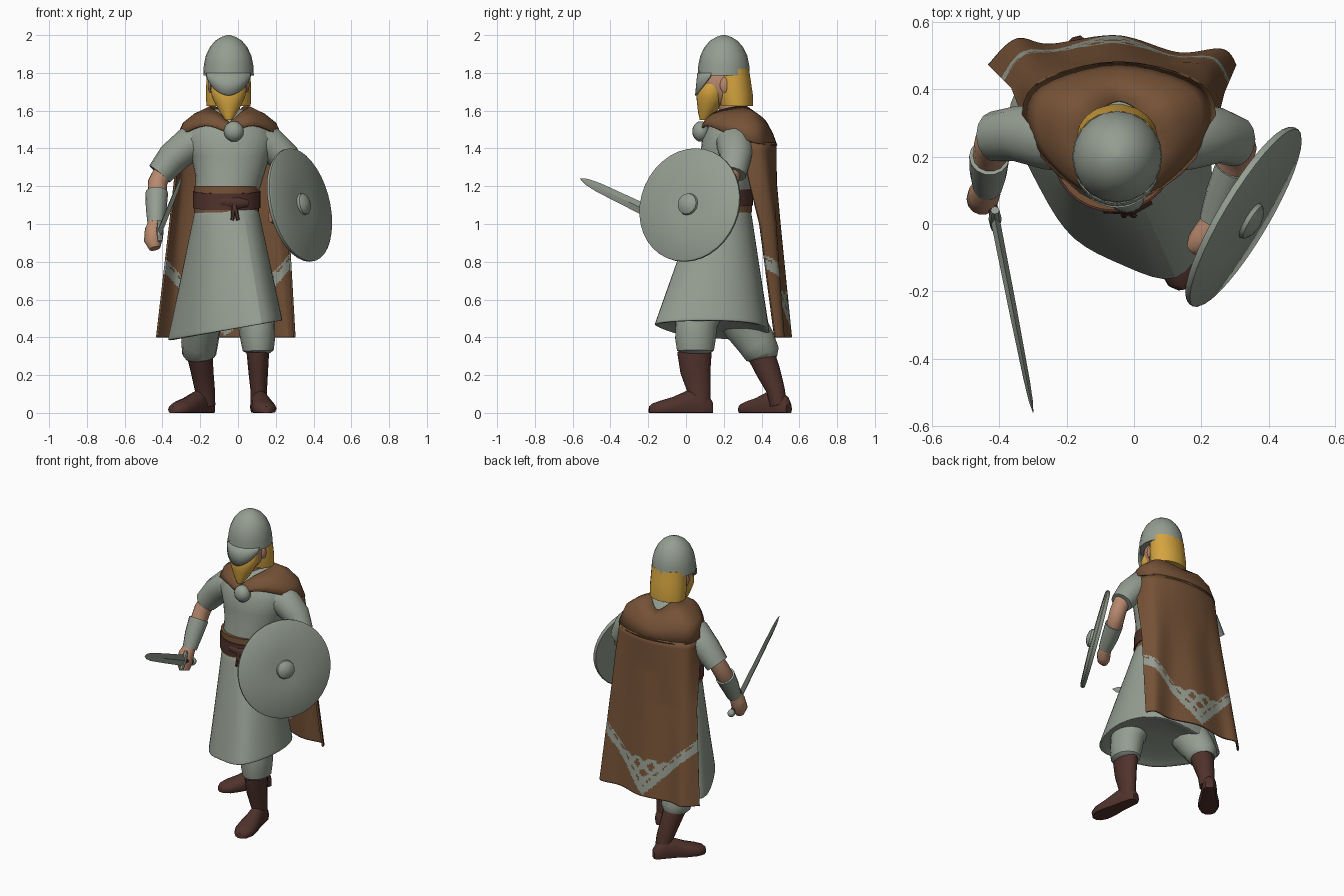
import bpy, bmesh, math
from mathutils import Vector as V

def mat(name, rgb):
    m = bpy.data.materials.new(name)
    m.diffuse_color = (*rgb, 1)
    return m

CLOTH = mat("grey_green", (0.30, 0.34, 0.285))
BROWN = mat("cape_brown", (0.18, 0.085, 0.038))
DARK = mat("dark_leather", (0.080, 0.032, 0.025))
GOLD = mat("golden_hair", (0.66, 0.37, 0.05))
SKIN = mat("skin", (0.48, 0.25, 0.155))

def grid(name, rows, m, closed=True, cap=True, solid=0, pick=None, m2=None):
    """Skin rows of points into one surface."""
    bm = bmesh.new()
    vs = [[bm.verts.new(p) for p in r] for r in rows]
    n = len(rows[0])
    for a, b in zip(vs, vs[1:]):
        for i in range(n if closed else n - 1):
            j = (i + 1) % n
            f = bm.faces.new((a[i], a[j], b[j], b[i]))
            if pick and pick(f.calc_center_median()):
                f.material_index = 1
    if closed and cap:
        bm.faces.new(vs[0][::-1])
        bm.faces.new(vs[-1])
    bmesh.ops.recalc_face_normals(bm, faces=bm.faces)
    me = bpy.data.meshes.new(name)
    bm.to_mesh(me)
    bm.free()
    me.materials.append(m)
    if m2:
        me.materials.append(m2)
    ob = bpy.data.objects.new(name, me)
    bpy.context.collection.objects.link(ob)
    if solid:
        s = ob.modifiers.new("thickness", "SOLIDIFY")
        s.thickness, s.offset = solid, 0
    return ob

def tube(name, pts, m, n=14, flat=False):
    """pts: (x, y, z, side radius, other radius); rings follow the path or stay level."""
    ps = [V(p[:3]) for p in pts]
    d = (ps[-1] - ps[0]).normalized()
    ref = V((1, 0, 0)) if abs(d.z) > 0.5 else d.cross(V((0, 0, 1)))
    rows = []
    for i, p in enumerate(pts):
        t = V((0, 0, 1)) if flat else (ps[min(i + 1, len(ps) - 1)] - ps[max(i - 1, 0)]).normalized()
        up = t.cross(ref).normalized()
        side = up.cross(t)
        rows.append([ps[i] + side * p[3] * math.cos(a) + up * p[4] * math.sin(a)
                     for a in (2 * math.pi * k / n for k in range(n))])
    return grid(name, rows, m)

def ball(name, c, r, m, seg=16):
    rows = []
    for i in range(1, 10):
        a = math.pi * i / 10
        rr, z = math.sin(a), -math.cos(a)
        if i in (1, 9):
            z *= 1.04
        rows.append([V((c[0] + r[0] * rr * math.cos(b), c[1] + r[1] * rr * math.sin(b), c[2] + r[2] * z))
                     for b in (2 * math.pi * k / seg for k in range(seg))])
    return grid(name, rows, m)

def curve(pts, n):
    """Smooth curve through points, resampled to n+1."""
    out = []
    for k in range(n + 1):
        t = k / n * (len(pts) - 1)
        i = min(int(t), len(pts) - 2)
        f = t - i
        p0, p1, p2, p3 = (V(pts[min(max(i + j, 0), len(pts) - 1)]) for j in (-1, 0, 1, 2))
        out.append(0.5 * (2 * p1 + (p2 - p0) * f + (2 * p0 - 5 * p1 + 4 * p2 - p3) * f * f
                          + (3 * p1 - p0 - 3 * p2 + p3) * f ** 3))
    return out

# Tunic: upper body
tube("tunic_body", [(-.06, .195, 1.08, .168, .148), (-.06, .195, 1.15, .165, .146), (-.045, .22, 1.25, .18, .15),
                    (-.04, .235, 1.36, .208, .16), (-.045, .245, 1.45, .235, .16), (-.045, .255, 1.52, .205, .135),
                    (-.047, .26, 1.57, .125, .1), (-.05, .255, 1.61, .07, .07)], CLOTH, 28, True)

# Tunic skirt: waist oval blended into the swung hem
hem = [(-.03, -.125), (.14, -.205), (.225, -.04), (.245, .13), (.21, .30), (.1, .42), (-.08, .445),
       (-.24, .445), (-.36, .41), (-.39, .315), (-.275, .09), (-.19, -.06)]
rows = []
for t, s in [(0, 1), (.12, 1), (.3, 1), (.55, 1), (.8, 1), (.98, 1), (1, 1), (1, .9), (.97, .7)]:
    row = []
    for k, h in enumerate(hem):
        a = math.radians(-90 + 30 * k)
        w = V((-.06 + .167 * math.cos(a), .195 + .148 * math.sin(a), 1.12))
        e = V((-.07 + (h[0] + .07) * s, .15 + (h[1] - .15) * s, .447 + .17 * h[0]))
        row.append(w.lerp(e, t) if s == 1 else V((e.x, e.y, w.lerp(e, t).z)))
    rows.append(row)
skirt = grid("tunic_skirt", rows, CLOTH)
skirt.modifiers.new("smooth", "SUBSURF").levels = 2

# Belt (dipping at the front), sash and knot tails
for nm, z0, z1, r, m in [("sash", 1.06, 1.2, .172, BROWN), ("belt", 1.09, 1.178, .178, DARK)]:
    band = tube(nm, [(-.06, .195, z0, r, r - .018), (-.06, .195, z1, r, r - .018)], m, 28, True)
for v in band.data.vertices:
    v.co.z += (v.co.y - .25) * .08
tube("belt_knot", [(-.09, .045, 1.12, .014, .025), (.0, .043, 1.11, .014, .03), (.05, .07, 1.11, .012, .02)], DARK, 8)
for x in (-.03, .0):
    tube("belt_tail", [(-.02, .04, 1.11, .014, .01), (x, .025, 1.02, .009, .008)], DARK, 6)

# Arms: sleeve, skin, bracer, hand
arms = {
    "right": ([(-.14, .255, 1.45, .095, .105), (-.26, .262, 1.42, .095, .1), (-.345, .268, 1.35, .085, .083), (-.415, .26, 1.265, .07, .075)],
              [(-.38, .26, 1.31, .05, .05), (-.425, .235, 1.22, .052, .055), (-.43, .18, 1.13, .05, .05)],
              [(-.43, .2, 1.165, .06, .063), (-.433, .15, 1.08, .055, .055), (-.435, .11, 1.0, .044, .044)],
              [(-.435, .12, 1.02, .035, .035), (-.445, .09, .97, .048, .045), (-.45, .075, .91, .048, .05), (-.44, .06, .87, .03, .03)]),
    "left": ([(.05, .255, 1.45, .095, .105), (.17, .262, 1.42, .095, .1), (.25, .263, 1.35, .082, .083), (.305, .245, 1.265, .066, .075)],
             [(.29, .25, 1.31, .05, .05), (.315, .225, 1.21, .05, .052), (.295, .17, 1.15, .05, .05), (.28, .13, 1.13, .045, .045)],
             [(.295, .165, 1.15, .055, .058), (.265, .09, 1.11, .052, .052), (.235, .01, 1.075, .042, .042)],
             [(.24, .02, 1.08, .034, .034), (.215, -.03, 1.055, .042, .048), (.19, -.06, 1.04, .038, .045), (.17, -.075, 1.035, .02, .028)])}
for s, parts in arms.items():
    for nm, p, m in zip(("sleeve", "forearm", "bracer", "hand"), parts, (CLOTH, SKIN, CLOTH, SKIN)):
        tube(s + "_" + nm, p, m)

# Legs: breeches, boot shaft and foot
def foot(name, heel, toe, m):
    h, t = V((*heel, 0)), V((*toe, 0))
    d = t - h
    side = d.normalized().cross(V((0, 0, 1)))
    rows = []
    for f, w, z in [(0, .025, .06), (.06, .04, .09), (.22, .046, .13), (.42, .05, .115), (.62, .062, .085), (.82, .064, .065), (.95, .045, .05), (1, .018, .035)]:
        row = []
        for k in range(12):
            a = 2 * math.pi * k / 12
            row.append(h + d * f + side * w * math.cos(a) + V((0, 0, max(0, z * (.35 + .65 * math.sin(a))))))
        rows.append(row)
    grid(name, rows, m)

tube("left_breeches", [(.05, .12, .64, .11, .12), (.098, .055, .48, .1, .115), (.105, .05, .39, .092, .11),
                       (.107, .05, .33, .082, .1), (.107, .05, .315, .06, .08)], CLOTH)
tube("right_breeches", [(-.15, .22, .64, .12, .13), (-.19, .31, .47, .1, .12), (-.203, .375, .37, .098, .105),
                        (-.205, .405, .31, .09, .095), (-.203, .41, .285, .07, .075)], CLOTH)
tube("left_boot", [(.105, .045, .325, .06, .094), (.107, .05, .22, .052, .082), (.11, .07, .11, .043, .062), (.11, .07, .04, .045, .06)], DARK)
tube("right_boot", [(-.203, .395, .315, .07, .075), (-.19, .435, .22, .06, .066), (-.175, .475, .12, .053, .05), (-.17, .49, .04, .05, .045)], DARK)
foot("left_foot", (.1, .14), (.15, -.195), DARK)
foot("right_foot", (-.14, .545), (-.345, .29), DARK)

# Head, neck, ears, beard and hair
CX = -.05
tube("neck", [(CX, .25, 1.56, .06, .06), (CX, .21, 1.7, .06, .065)], SKIN)
ball("head", (CX, .19, 1.75), (.1, .115, .13), SKIN)
for s in (-1, 1):
    ball("ear", (CX + s * .098, .205, 1.735), (.012, .025, .04), SKIN, 8)
tube("beard", [(CX, .095, 1.55, .018, .022), (CX, .11, 1.59, .046, .046), (CX, .125, 1.635, .07, .066),
               (CX, .135, 1.67, .087, .08), (CX, .14, 1.71, .095, .078), (CX, .15, 1.74, .09, .07)], GOLD, 16, True)
tube("hair", [(CX, .25, 1.82, .115, .085), (CX, .254, 1.74, .118, .093), (CX, .26, 1.68, .12, .096), (CX, .267, 1.625, .117, .088)],
     GOLD, 18, True)

# Helmet dome and pointed face guard
tube("helmet", [(CX, .2, z, r, r * 1.03) for z, r in
                [(1.785, .134), (1.84, .131), (1.89, .121), (1.935, .1), (1.97, .071), (1.99, .039), (2.0, .008)]], CLOTH, 20, True)
rows = [[], [], []]
for k in range(17):
    s = -1 + k / 8
    a = math.radians(-90 + 62 * s)
    for i in range(3):
        z = 1.80 + (1.68 + .1 * abs(s) ** 1.8 - 1.80) * i / 2
        rows[i].append(V((CX + .13 * math.cos(a), .197 + (.132 + .006 * i) * math.sin(a), z)))
grid("face_guard", rows, CLOTH, closed=False, solid=.01)

# Mantle over the shoulders, mirrored about the neck, flowing into the cape
half = [[(-.04, .1, 1.53), (-.1, .145, 1.585), (-.145, .24, 1.615), (-.12, .32, 1.62), (-.045, .365, 1.565)],
        [(-.04, .085, 1.51), (-.145, .125, 1.565), (-.225, .25, 1.575), (-.2, .37, 1.58), (-.045, .425, 1.535)],
        [(-.04, .08, 1.495), (-.16, .116, 1.545), (-.275, .25, 1.535), (-.26, .39, 1.525), (-.045, .455, 1.48)],
        [(-.04, .078, 1.475), (-.175, .112, 1.52), (-.315, .265, 1.46), (-.292, .41, 1.42), (-.045, .479, 1.415)]]
grid("cape_mantle", [curve(r + [(-.09 - x, y, z) for x, y, z in r[-2::-1]], 40) for r in half],
     BROWN, closed=False, solid=.01)
ball("brooch", (-.022, .078, 1.49), (.053, .045, .053), CLOTH)

# Hanging cape with a knotwork V border
sections = [
    (1.43, [(-.312, .29), (-.295, .40), (-.18, .455), (-.045, .473), (.09, .455), (.205, .40), (.225, .29)]),
    (1.22, [(-.335, .34), (-.3, .43), (-.18, .465), (-.05, .475), (.09, .465), (.215, .43), (.25, .335)]),
    (1.0, [(-.36, .40), (-.31, .46), (-.19, .475), (-.05, .495), (.1, .475), (.215, .465), (.265, .39)]),
    (.4, [(-.43, .47), (-.35, .545), (-.25, .53), (-.05, .555), (.13, .505), (.26, .515), (.3, .47)])]
rows = []
for (z0, a), (z1, b), n in zip(sections, sections[1:], (5, 8, 66)):
    ca, cb = (curve([(x, y, z) for x, y in p], 88) for z, p in ((z0, a), (z1, b)))
    rows += [[p.lerp(q, k / n) for p, q in zip(ca, cb)] for k in range(n)]
rows.append(cb)

def knot(c):
    low = .405 + .36 * abs(c.x + .065) / .35
    if c.z > .84 or c.z < low:
        return False
    strand = min(abs(math.sin(math.pi * (c.x + .065 + q * c.z) / .1)) for q in (-1, 1)) < .58
    if c.z < low + .08:
        return strand or c.z < low + .055
    return c.z < .65 and strand

grid("cape", rows, BROWN, closed=False, solid=.012, pick=knot, m2=CLOTH)

# Round shield with boss, tilted outward
c, nrm = V((.325, .022, 1.1)), V((.84, -.5, .21)).normalized()
tube("shield", [(*(c + nrm * o), r, r) for o, r in ((-.012, .3), (-.004, .306), (.008, .306), (.014, .298), (.022, .1))], CLOTH, 36)
tube("shield_boss", [(*(c + nrm * o), r, r) for o, r in ((.01, .062), (.035, .056), (.048, .038), (.055, .012))], CLOTH, 16)

# Sword: blade, guard, grip, pommel
tip, g = V((-.3, -.56, 1.24)), V((-.42, .05, .945))
d = (tip - g).normalized()
tube("sword_blade", [(*(g + d * l), rx, ry) for l, rx, ry in ((.04, .014, .034), (.35, .012, .03), (.58, .009, .025), (.65, .006, .017), (.688, .001, .002))], CLOTH, 4)
up = V((0, .44, .9))
tube("sword_guard", [(*(g + d * .04 + up * o), r, r) for o, r in ((-.06, .013), (0, .02), (.06, .013))], CLOTH, 8)
tube("sword_grip", [(*(g + d * l), .015, .015) for l in (-.1, .04)], DARK, 8)
ball("sword_pommel", g - d * .11, (.024, .024, .024), CLOTH, 10)

# Smooth shading with sharp edges kept
bpy.ops.object.select_all(action="SELECT")
bpy.context.view_layer.objects.active = skirt
bpy.ops.object.shade_smooth_by_angle(angle=math.radians(40))
